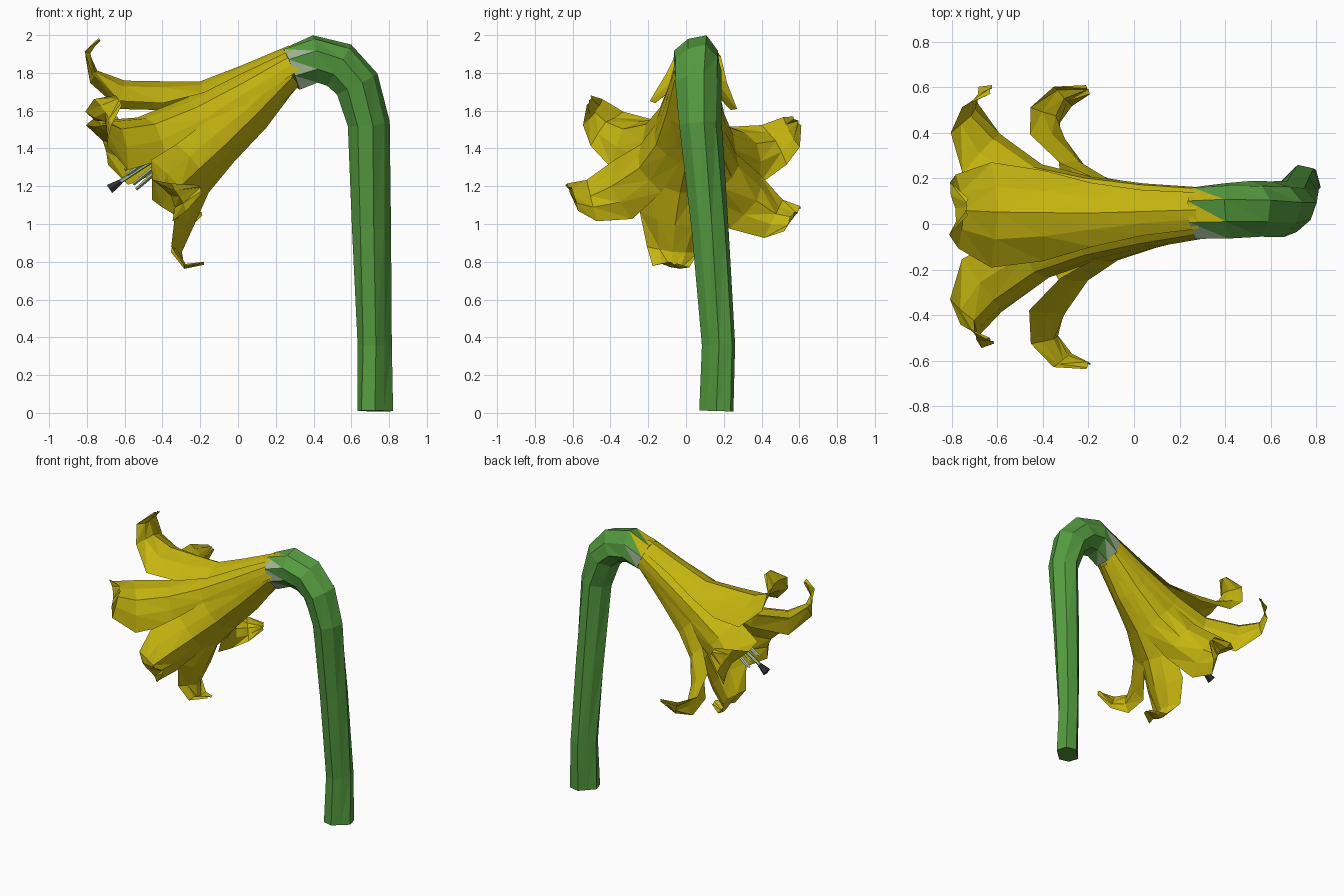
import bpy, random
from math import sin, cos, pi, radians
from mathutils import Vector

if "Cube" in bpy.data.objects:
    bpy.data.objects.remove(bpy.data.objects["Cube"])

random.seed(4)


def material(name, r, g, b):
    m = bpy.data.materials.new(name)
    m.diffuse_color = (r, g, b, 1)
    m.use_nodes = True
    m.node_tree.nodes["Principled BSDF"].inputs["Base Color"].default_value = m.diffuse_color
    return m


GREEN = material("stem_green", 0.09, 0.33, 0.05)
YELLOW = material("petal_yellow", 0.56, 0.46, 0.005)
PALE = material("pale_green", 0.36, 0.48, 0.30)
DARK = material("dark_tip", 0.03, 0.03, 0.03)


def make(name, verts, faces, *mats):
    me = bpy.data.meshes.new(name)
    me.from_pydata(verts, [], faces)
    for m in mats:
        me.materials.append(m)
    ob = bpy.data.objects.new(name, me)
    bpy.context.collection.objects.link(ob)
    return ob


def tube(name, path, sides, *mats, ridge=0.0, twist=0.0, stretch=()):
    """Capped, triangulated tube through (x, y, z, radius) points."""
    pts = [Vector(p[:3]) for p in path]
    verts, faces = [], []
    for i, p in enumerate(pts):
        t = (pts[min(i + 1, len(pts) - 1)] - pts[max(i - 1, 0)]).normalized()
        b = t.cross(Vector((0, 1, 0))).normalized()
        a = b.cross(t)
        for k in range(sides):
            ang = 2 * pi * k / sides + twist * i
            r = path[i][3] * (1 - ridge * (k % 2) + random.uniform(-ridge, ridge) / 2)
            if i < len(stretch):
                r *= 1 - stretch[i] * sin(2 * ang)
            verts.append(p + a * r * cos(ang) + b * r * sin(ang))
    for i in range(len(pts) - 1):
        for k in range(sides):
            n = (k + 1) % sides
            lo, hi = i * sides, (i + 1) * sides
            faces += [(lo + k, lo + n, hi + n), (lo + k, hi + n, hi + k)]
    faces.append(tuple(reversed(range(sides))))
    faces.append(tuple(range(len(verts) - sides, len(verts))))
    return make(name, verts, faces, *mats)


# Hooked stem, with pale spikes where it meets the flower
stem_path = [(.725, .16, .01, .093), (.725, .17, .36, .09), (.707, .125, .98, .1),
             (.693, .075, 1.53, .113), (.63, .065, 1.74, .122), (.535, .065, 1.84, .13),
             (.41, .06, 1.87, .133), (.28, .05, 1.82, .128)]
stem = tube("stem", stem_path, 8, GREEN, PALE, YELLOW, ridge=0.08, twist=0.06,
            stretch=(.22, .15, .08))
for k in range(8):
    stem.data.polygons[2 * (6 * 8 + k) + 1].material_index = 2 if k in (5, 6) else 1

# Petal midlines (x, y, z) from throat to curled tip, around the flower axis
AXIS_UP = Vector((-.51, 0, .86))
WIDTHS = [.08, .10, .14, .19, .22, .155, .11, .035]
CUPS = [.45, .5, .55, .58, .55, .4, .1, .05]
MIDLINES = {
    "top": (0, 1.05, [(.27, 0, 1.945), (.02, 0, 1.84), (-.2, 0, 1.755), (-.4, 0, 1.745),
                      (-.6, 0, 1.755), (-.74, 0, 1.82), (-.79, 0, 1.9), (-.73, 0, 1.975)]),
    "upper": (60, .88, [(.28, .1, 1.88), (.02, .13, 1.73), (-.22, .17, 1.6), (-.44, .23, 1.5),
                        (-.62, .35, 1.46), (-.71, .45, 1.49), (-.71, .52, 1.54), (-.63, .55, 1.6)]),
    "lower": (120, .8, [(.29, .1, 1.77), (.1, .13, 1.57), (-.07, .17, 1.4), (-.2, .25, 1.27),
                        (-.31, .38, 1.16), (-.35, .49, 1.1), (-.31, .575, 1.09), (-.2, .6, 1.13)]),
    "bottom": (180, .88, [(.3, 0, 1.71), (.15, 0, 1.51), (-.02, 0, 1.33), (-.15, -.02, 1.16),
                          (-.23, -.03, .99), (-.3, -.03, .85), (-.28, -.03, .775), (-.18, -.03, .79)]),
}


def place(p):
    """Roll and yaw the flower slightly about its axis."""
    up = p.z - (1.82 + (p.x - .29) * .6)
    return Vector((p.x, p.y + .05 * (p.x + .7) + up * .1, p.z - p.y * .1))


def petal(name, angle, scale, mid, side):
    a = radians(angle) * side
    across = AXIS_UP * -sin(a) + Vector((0, cos(a), 0))
    radial = AXIS_UP * cos(a) + Vector((0, sin(a), 0))
    pts = [Vector((x, y * side, z)) for x, y, z in mid]
    flip = 1 if (pts[1] - pts[0]).cross(across).dot(radial) > 0 else -1
    verts, faces = [], []
    for i, p in enumerate(pts):
        t = (pts[min(i + 1, 7)] - pts[max(i - 1, 0)]).normalized()
        s = (across - t * across.dot(t)).normalized()
        out = t.cross(s) * flip
        w = WIDTHS[i] * (scale if i > 2 else 1)
        for u in (-1, -.5, 0, .5, 1):
            drop = CUPS[i] * w * abs(u) ** 1.5
            wob = random.uniform(-.012, .012) if i > 2 else 0
            verts.append(place(p + s * w * u - out * (drop + wob)))
    for i in range(7):
        for k in range(4):
            q = (i * 5 + k, i * 5 + k + 1, i * 5 + k + 6, i * 5 + k + 5)
            # Split quads to give the faceted look
            faces += [(q[0], q[1], q[2]), (q[0], q[2], q[3])] if k < 2 else \
                     [(q[0], q[1], q[3]), (q[1], q[2], q[3])]
    make(name, verts, faces, YELLOW)


for label, (angle, scale, mid) in MIDLINES.items():
    if angle in (0, 180):
        petal(label + "_petal", angle, scale, mid, 1)
    else:
        petal(label + "_petal_near", angle, scale, mid, -1)
        petal(label + "_petal_far", angle, scale, mid, 1)

# Stamens fanned around the pistil
CENTRE = Vector((-.57, .01, 1.235))
for k in range(6):
    a = 2 * pi * k / 6
    fan = AXIS_UP * .06 * cos(a) + Vector((0, .06 * sin(a), 0))
    mid = Vector((-.3, .02, 1.44)) + fan * .6
    tube(f"stamen_{k + 1}", [(.05, .03, 1.67, .01), (*mid, .018), (*(CENTRE + fan), .008)], 4, PALE)

# Pistil and its dark tip
tube("pistil", [(.05, .03, 1.67, .012), (-.3, .02, 1.44, .016), (-.63, .01, 1.22, .012)], 5, PALE)
tube("pistil_tip", [(-.62, .01, 1.225, .015), (-.68, .01, 1.185, .03)], 6, DARK)
